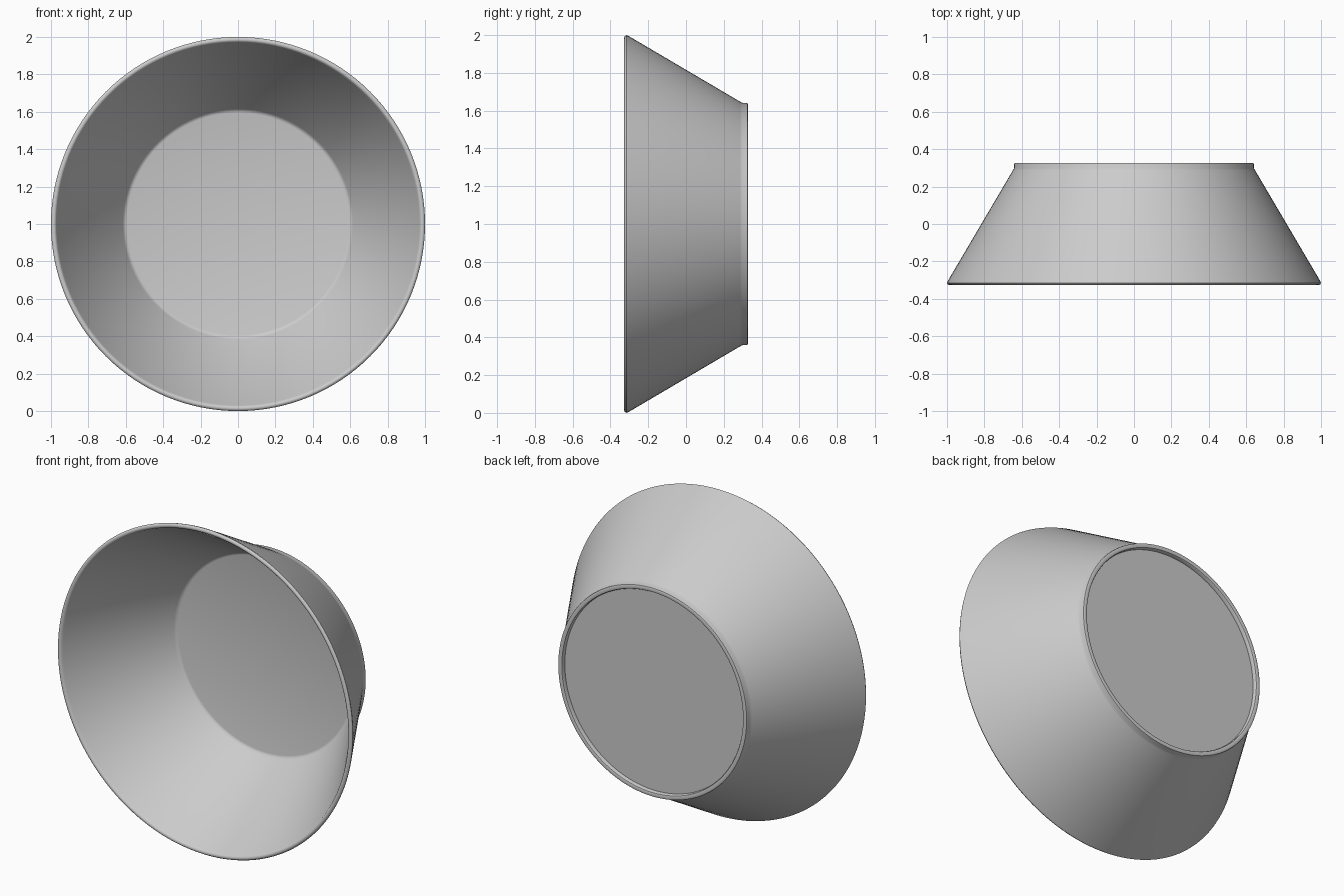
import bpy, bmesh, math
from mathutils import Matrix

if "Cube" in bpy.data.objects:
    bpy.data.objects.remove(bpy.data.objects["Cube"])

# Bowl cross-section as (radius, y), from floor centre over the rim to the underside
PROFILE = [
    (0.0, 0.27), (0.595, 0.27), (0.606, 0.267), (0.615, 0.257),    # inner floor
    (0.967, -0.306), (0.972, -0.318), (0.978, -0.325),             # inner wall
    (0.987, -0.327), (0.995, -0.324), (1.0, -0.316), (0.996, -0.305),  # rim
    (0.648, 0.286), (0.642, 0.297), (0.641, 0.32), (0.639, 0.325), (0.634, 0.327),  # foot
    (0.621, 0.327), (0.615, 0.325), (0.612, 0.32), (0.612, 0.3), (0.0, 0.3),  # recessed base
]
SEGMENTS = 128


def lathe(name, profile, centre):
    bm = bmesh.new()
    verts = [bm.verts.new((r, y, 0)) for r, y in profile]
    edges = [bm.edges.new(pair) for pair in zip(verts, verts[1:])]
    bmesh.ops.spin(bm, geom=verts + edges, cent=(0, 0, 0), axis=(0, 1, 0),
                   angle=math.tau, steps=SEGMENTS, use_duplicate=False)
    bmesh.ops.remove_doubles(bm, verts=bm.verts, dist=1e-4)
    bmesh.ops.recalc_face_normals(bm, faces=bm.faces)
    bm.transform(Matrix.Translation(centre))
    mesh = bpy.data.meshes.new(name)
    bm.to_mesh(mesh)
    bm.free()
    obj = bpy.data.objects.new(name, mesh)
    bpy.context.collection.objects.link(obj)
    bpy.context.view_layer.objects.active = obj
    obj.select_set(True)
    bpy.ops.object.shade_smooth_by_angle(angle=math.radians(40))
    return obj


# Bowl tipped on its side, opening to the front
lathe("bowl", PROFILE, (0, 0, 1))
